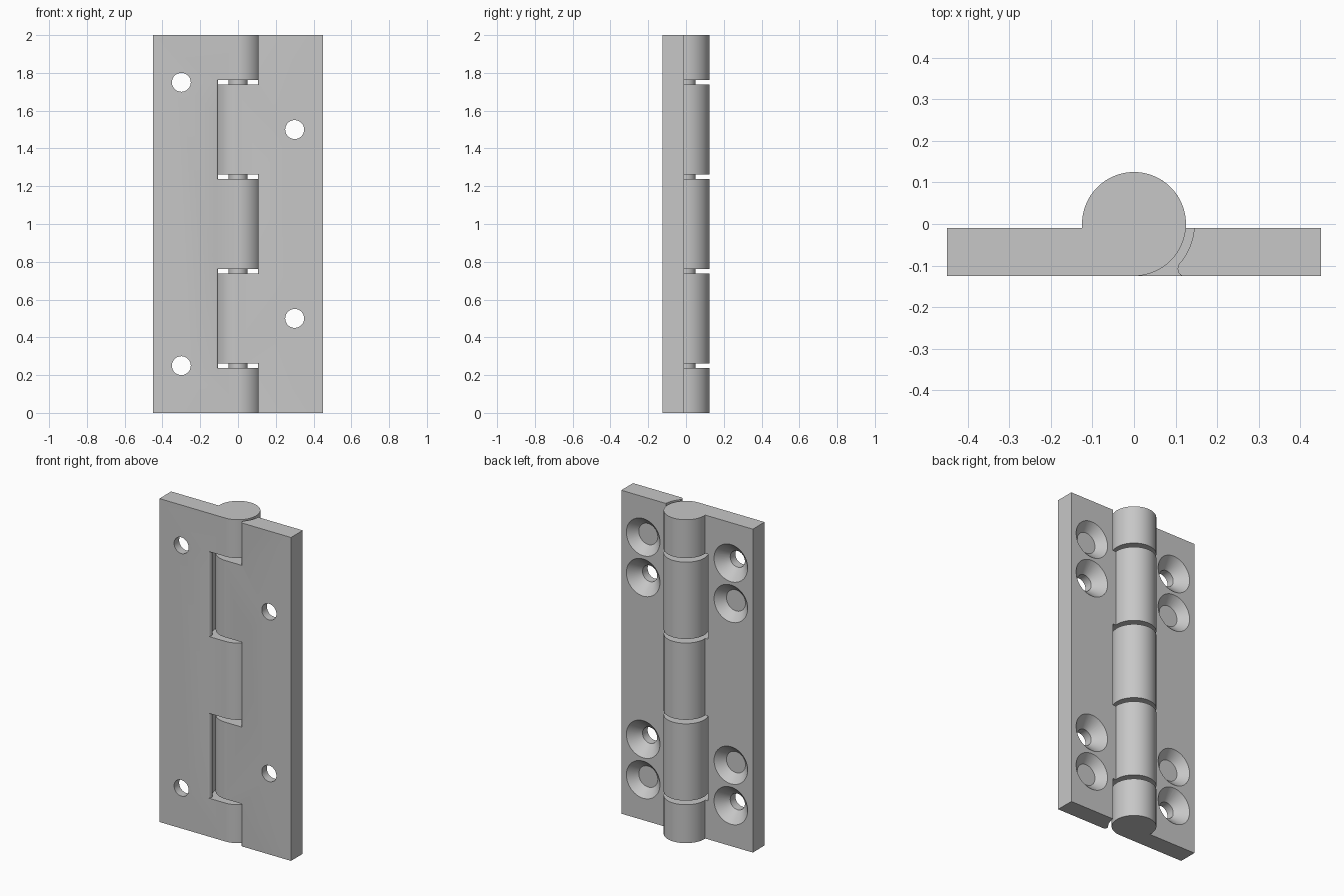
import bpy, bmesh
from math import sin, cos, radians, pi

cube = bpy.data.objects.get("Cube")
if cube:
    bpy.data.objects.remove(cube, do_unlink=True)

# Main dimensions
HEIGHT, WIDTH, BARREL, FACE = 2.0, 0.45, 0.125, -0.01
RELIEF, PIN, GAP = 0.145, 0.05, 0.0125
SEGMENTS = 48

metal = bpy.data.materials.new("grey metal")
metal.use_nodes = True
GREY = (0.57, 0.57, 0.57, 1)
metal.diffuse_color = GREY
metal.node_tree.nodes["Principled BSDF"].inputs["Base Color"].default_value = GREY


def arc(radius, start, end, steps):
    angles = [radians(start + (end - start) * i / steps) for i in range(steps + 1)]
    return [(radius * cos(a), radius * sin(a)) for a in angles]


def loft(bm, rings):
    """Closed solid skinned through a list of equal-length rings."""
    loops = [[bm.verts.new(p) for p in ring] for ring in rings]
    for a, b in zip(loops, loops[1:]):
        for i in range(len(a)):
            j = (i + 1) % len(a)
            bm.faces.new((a[i], a[j], b[j], b[i]))
    bm.faces.new(loops[0])
    bm.faces.new(loops[-1])


def prism(bm, profile, side, bottom, top):
    loft(bm, [[(side * x, y, z) for x, y in profile] for z in (bottom, top)])


def countersink(bm, x, z, steps):
    circle = [2 * pi * i / SEGMENTS for i in range(SEGMENTS)]
    loft(bm, [[(x + r * cos(a), y, z + r * sin(a)) for a in circle] for r, y in steps])


def make_object(name, bm):
    bmesh.ops.recalc_face_normals(bm, faces=bm.faces)
    mesh = bpy.data.meshes.new(name)
    bm.to_mesh(mesh)
    bm.free()
    mesh.materials.append(metal)
    obj = bpy.data.objects.new(name, mesh)
    bpy.context.collection.objects.link(obj)
    return obj


def smooth(obj):
    bpy.ops.object.select_all(action='DESELECT')
    obj.select_set(True)
    bpy.context.view_layer.objects.active = obj
    bpy.ops.object.shade_smooth_by_angle(angle=radians(25))


# Leaf section: flat plate flowing into a round barrel
leaf_profile = ([(-WIDTH, -BARREL)] + arc(BARREL, -90, 184.6, 72) + [(-WIDTH, FACE)])

# Clearance section: concave relief ending in a rounded lip at the front
relief_profile = ([(0.3, -0.3), (0.3, 0.3), (-RELIEF, 0.3)]
                  + arc(RELIEF, 184, 223, 14)
                  + [(-0.105, -0.108), (-0.107, -0.117), (-0.112, -0.123),
                     (-0.12, -0.126), (-0.12, -0.3)])

# Countersink steps as (radius, y)
BLIND = [(0.125, 0), (0.065, -0.06)]
THROUGH = [(0.125, 0), (0.05, -0.075), (0.05, -0.2)]
HOLE_X = 0.3
HOLE_HEIGHTS = (0.25, 0.5, 1.5, 1.75)


def make_leaf(name, side, slots, through_heights):
    bm = bmesh.new()
    prism(bm, leaf_profile, side, 0, HEIGHT)
    leaf = make_object(name, bm)

    # Slots for the opposite knuckles, and screw holes
    bm = bmesh.new()
    for bottom, top in slots:
        prism(bm, relief_profile, side, bottom - GAP, top + GAP)
    for z in HOLE_HEIGHTS:
        steps = THROUGH if z in through_heights else BLIND
        countersink(bm, -side * HOLE_X, z, steps)
    cutter = make_object(name + "_cutter", bm)
    cutter.hide_render = True

    cut = leaf.modifiers.new("cut", 'BOOLEAN')
    cut.operation = 'DIFFERENCE'
    cut.solver = 'EXACT'
    cut.object = cutter
    bpy.context.view_layer.objects.active = leaf
    bpy.ops.object.modifier_apply(modifier=cut.name)
    bpy.data.objects.remove(cutter, do_unlink=True)
    smooth(leaf)


make_leaf("right_leaf", 1, [(0.25, 0.75), (1.25, 1.75)], (0.25, 1.75))
make_leaf("left_leaf", -1, [(-0.1, 0.25), (0.75, 1.25), (1.75, 2.1)], (0.5, 1.5))

# Hinge pin running inside the knuckles
bm = bmesh.new()
prism(bm, arc(PIN, 0, 360, SEGMENTS)[:-1], 1, 0.1, HEIGHT - 0.1)
smooth(make_object("hinge_pin", bm))
